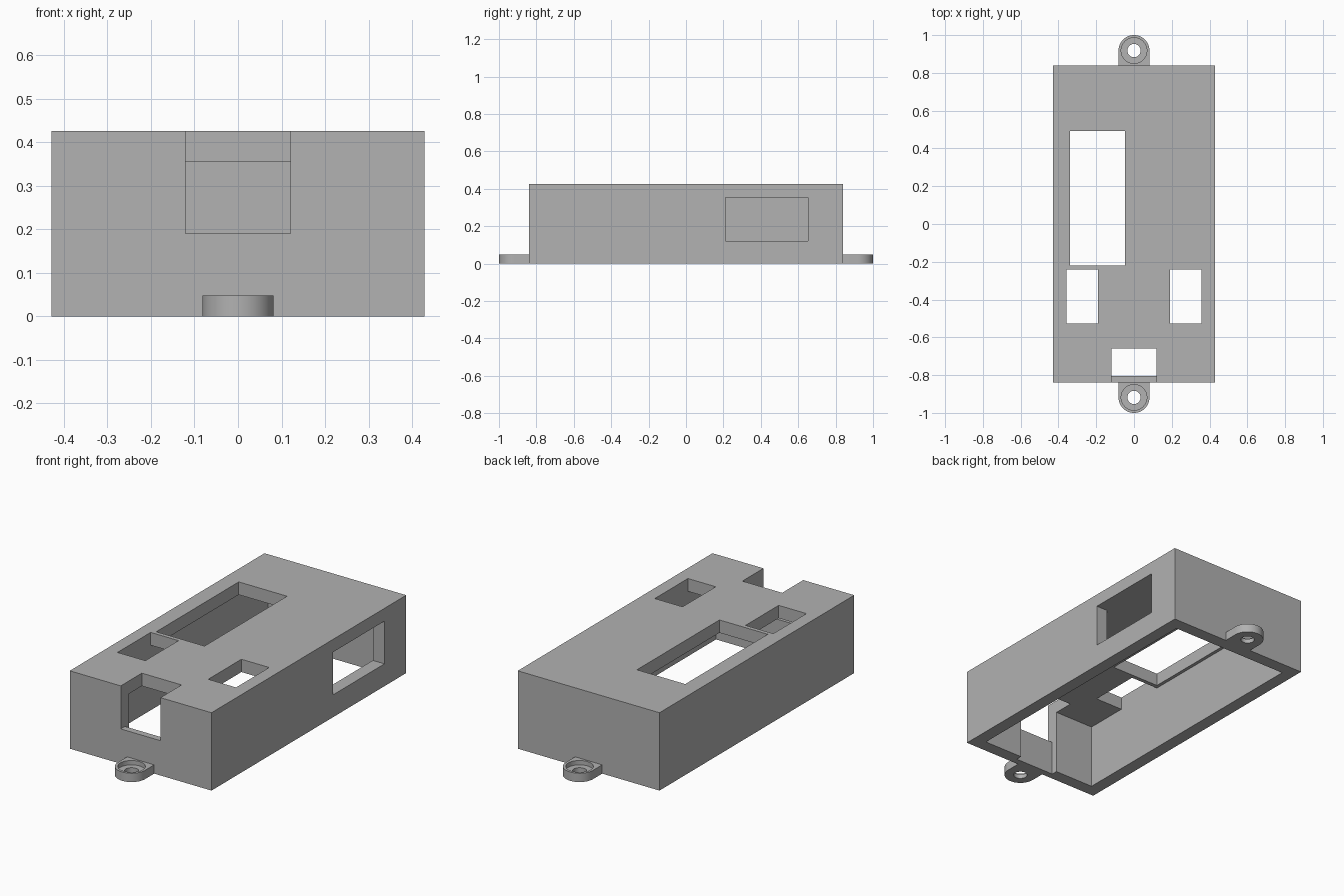
import bpy
import bmesh
import math

if "Cube" in bpy.data.objects:
    bpy.data.objects.remove(bpy.data.objects["Cube"], do_unlink=True)

# Overall sizes
HALF_X, HALF_Y, HEIGHT = 0.428, 0.84, 0.425
WALL = 0.07
INNER_X, INNER_Y, CEILING = HALF_X - WALL, HALF_Y - WALL, HEIGHT - WALL
LUG_Y, LUG_R, LUG_H = 0.918, 0.082, 0.048

grey = bpy.data.materials.new("plain grey")
grey.use_nodes = True
colour = (0.445, 0.445, 0.445, 1)
grey.diffuse_color = colour
grey.node_tree.nodes["Principled BSDF"].inputs["Base Color"].default_value = colour


def prism(name, outline, low, high):
    """Extrude a flat outline from one height to another."""
    bm = bmesh.new()
    face = bm.faces.new([bm.verts.new((x, y, low)) for x, y in outline])
    top = bmesh.ops.extrude_face_region(bm, geom=[face])["geom"]
    moved = [v for v in top if isinstance(v, bmesh.types.BMVert)]
    bmesh.ops.translate(bm, verts=moved, vec=(0, 0, high - low))
    bmesh.ops.recalc_face_normals(bm, faces=bm.faces)
    mesh = bpy.data.meshes.new(name)
    bm.to_mesh(mesh)
    bm.free()
    obj = bpy.data.objects.new(name, mesh)
    bpy.context.collection.objects.link(obj)
    mesh.materials.append(grey)
    return obj


def box(name, x0, x1, y0, y1, z0, z1):
    return prism(name, [(x0, y0), (x1, y0), (x1, y1), (x0, y1)], z0, z1)


def arc(radius, y, start, sweep, steps):
    angles = [start + sweep * i / steps for i in range(steps + 1)]
    return [(radius * math.cos(a), y + radius * math.sin(a)) for a in angles]


def combine(target, other, operation):
    mod = target.modifiers.new(other.name, 'BOOLEAN')
    mod.operation = operation
    mod.solver = 'EXACT'
    mod.object = other
    bpy.context.view_layer.objects.active = target
    bpy.ops.object.modifier_apply(modifier=mod.name)
    bpy.data.objects.remove(other, do_unlink=True)


# Hollow case, open underneath
case = box("case", -HALF_X, HALF_X, -HALF_Y, HALF_Y, 0, HEIGHT)
below, above = -0.1, HEIGHT + 0.1
openings = [
    ("cavity", -INNER_X, INNER_X, -INNER_Y, INNER_Y, below, CEILING),
    ("display_opening", -0.34, -0.048, -0.22, 0.492, 0.2, above),
    ("right_button_opening", -INNER_X, -0.19, -0.528, -0.242, 0.2, above),
    ("left_button_opening", 0.19, INNER_X, -0.528, -0.242, 0.2, above),
    ("side_window", 0.3, 0.5, 0.21, 0.652, 0.122, CEILING),
    ("front_notch", -0.12, 0.12, -0.95, -0.658, 0.19, above),
    ("front_pocket", -0.12, 0.12, -0.804, -0.7, below, 0.3),
]
for opening in openings:
    combine(case, box(*opening), 'DIFFERENCE')

# Rounded mounting lugs with a counterbored screw hole, front and back
for side in (-1, 1):
    y = side * LUG_Y
    root = side * (HALF_Y - 0.02)
    outline = [(side * LUG_R, root)]
    outline += arc(LUG_R, y, 0 if side > 0 else math.pi, math.pi, 32)
    outline.append((-side * LUG_R, root))
    combine(case, prism("lug", outline, 0, LUG_H), 'UNION')
    for name, radius, floor in (("bore", 0.068, 0.024), ("screw_hole", 0.035, below)):
        ring = arc(radius, y, 0, 2 * math.pi, 48)[:-1]
        combine(case, prism(name, ring, floor, 0.1), 'DIFFERENCE')

# Smooth round walls, sharp corners
bpy.ops.object.select_all(action='DESELECT')
case.select_set(True)
bpy.context.view_layer.objects.active = case
bpy.ops.object.shade_smooth_by_angle(angle=math.radians(30))
